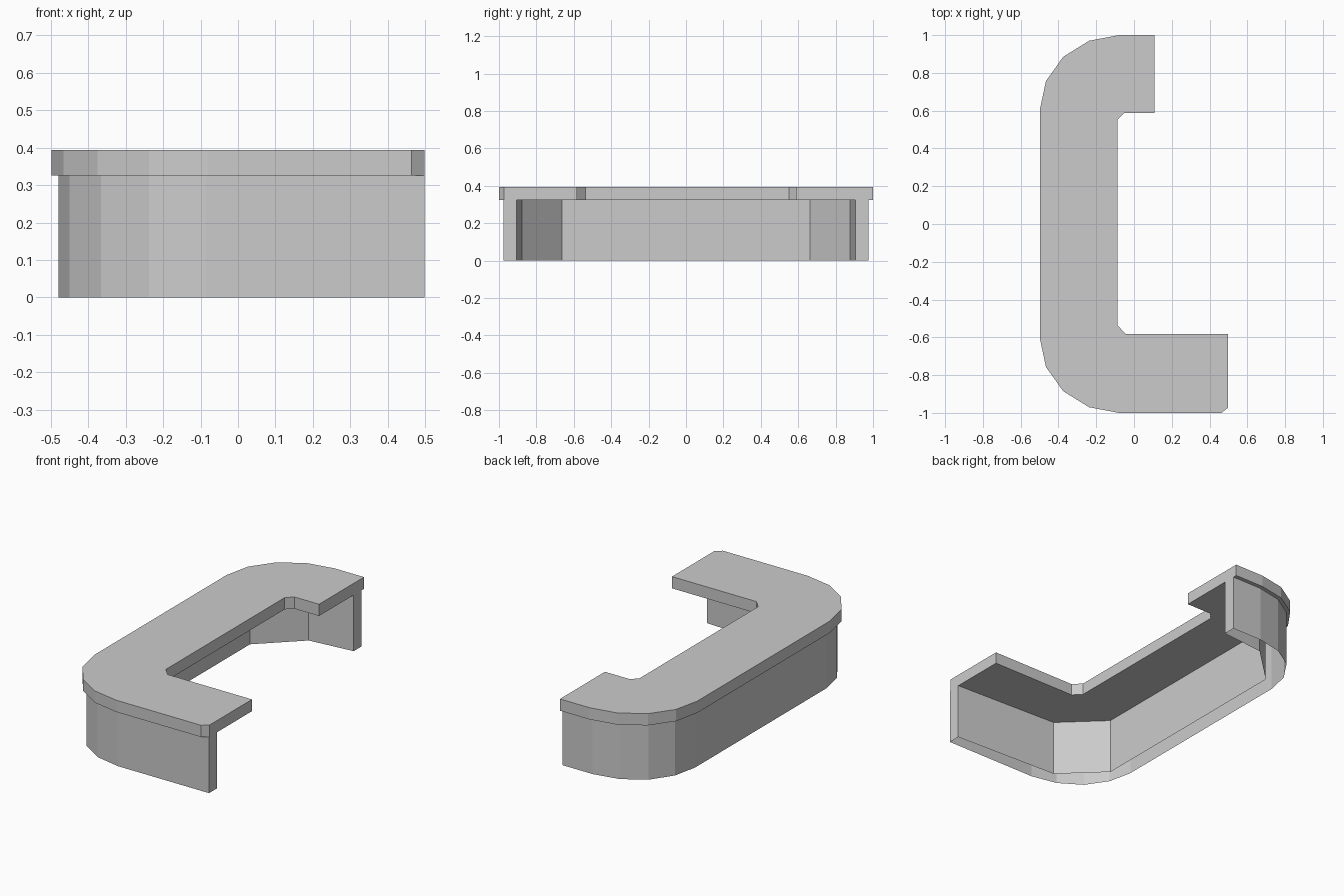
import bpy
import bmesh

if "Cube" in bpy.data.objects:
    bpy.data.objects.remove(bpy.data.objects["Cube"])


def extrude_outline(name, outline, z0, z1, capped=True):
    """Prism from a plan outline; uncapped leaves top and bottom open."""
    bm = bmesh.new()
    face = bm.faces.new([bm.verts.new((x, y, z0)) for x, y in outline])
    top = bmesh.ops.extrude_face_region(bm, geom=[face])["geom"]
    verts = [v for v in top if isinstance(v, bmesh.types.BMVert)]
    bmesh.ops.translate(bm, verts=verts, vec=(0, 0, z1 - z0))
    bmesh.ops.recalc_face_normals(bm, faces=bm.faces[:])
    if not capped:
        caps = [f for f in bm.faces if abs(f.normal.z) > 0.5]
        bmesh.ops.delete(bm, geom=caps, context='FACES_ONLY')
    mesh = bpy.data.meshes.new(name)
    bm.to_mesh(mesh)
    bm.free()
    obj = bpy.data.objects.new(name, mesh)
    bpy.context.collection.objects.link(obj)
    return obj


def both_corners(corner):
    """Back corner, then the same corner mirrored to the front."""
    return corner[::-1] + [(x, -y) for x, y in corner]


LONG_X, SHORT_X = 0.498, 0.108   # ends of the front and back wings
DESK_Z, TOP_Z = 0.325, 0.393

# Counter top: rounded outside, small chamfers inside, clipped front tip
top_corner = [(-0.498, 0.608), (-0.466, 0.757), (-0.375, 0.885), (-0.238, 0.97), (-0.08, 1.0)]
top_outline = (
    [(SHORT_X, 1.0)] + both_corners(top_corner)
    + [(0.463, -1.0), (LONG_X, -0.972), (LONG_X, -0.583), (-0.043, -0.583),
       (-0.087, -0.537), (-0.087, 0.552), (-0.05, 0.588), (SHORT_X, 0.588)]
)
extrude_outline("counter_top", top_outline, DESK_Z, TOP_Z)

# Panel wall below: hollow, slightly inset, one broad chamfer per inside corner
wall_corner = [(-0.479, 0.602), (-0.449, 0.742), (-0.366, 0.864), (-0.238, 0.945), (-0.085, 0.976)]
inner_corner = [(-0.387, 0.662), (-0.162, 0.878)]
wall_outline = (
    [(SHORT_X, 0.976)] + both_corners(wall_corner)
    + [(LONG_X, -0.976), (LONG_X, -0.905)]
    + both_corners(inner_corner)[::-1]
    + [(SHORT_X, 0.905)]
)
extrude_outline("panel_wall", wall_outline, 0.0, DESK_Z, capped=False)
